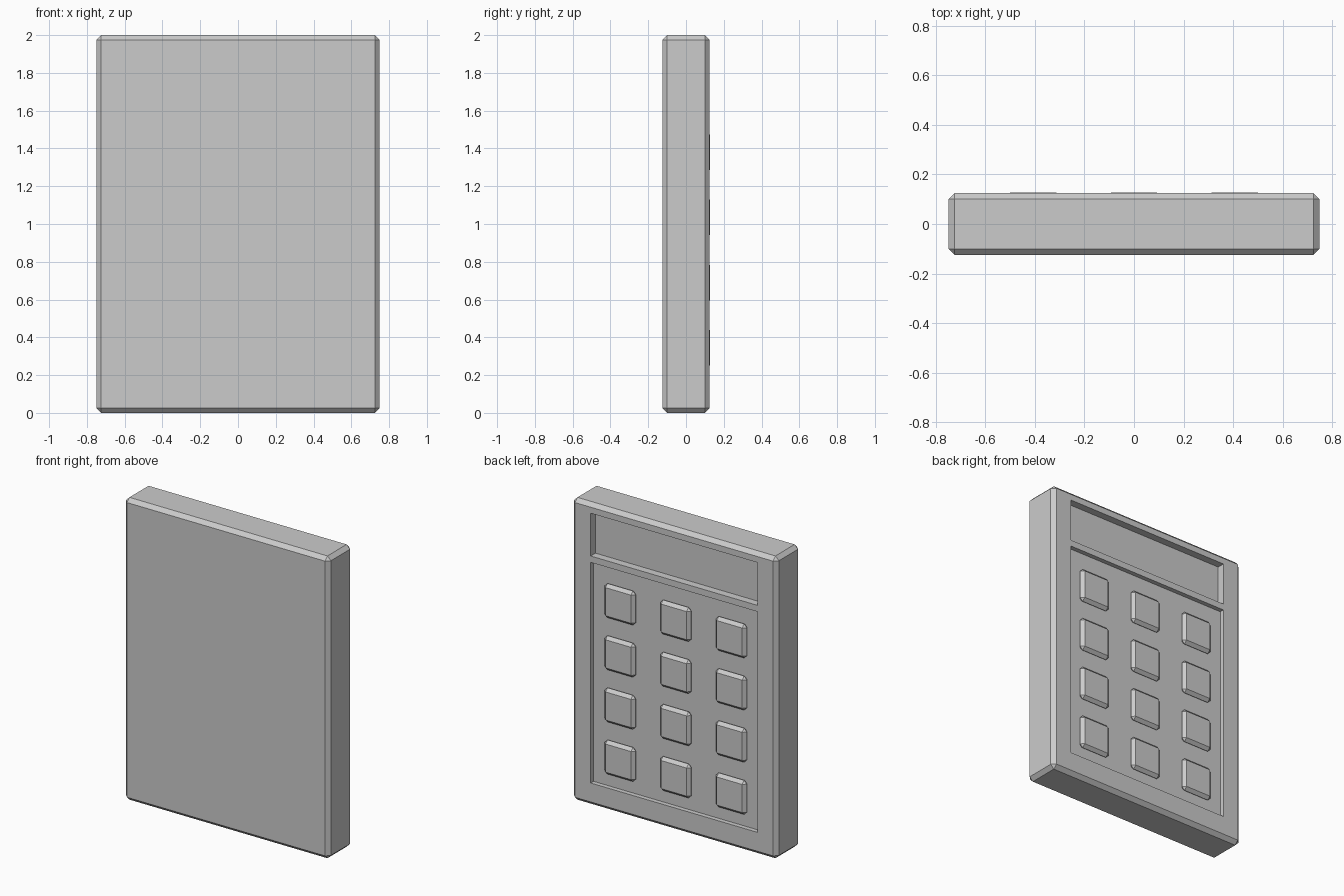
import bpy
import bmesh
from mathutils import Matrix

if "Cube" in bpy.data.objects:
    bpy.data.objects.remove(bpy.data.objects["Cube"])

BACK = 0.125      # y of the keypad side
CHAMFER = 0.025


def box(name, lo, hi, chamfer=0.0):
    """Axis-aligned box between two corners, with optional chamfered edges."""
    size = [b - a for a, b in zip(lo, hi)]
    centre = [(a + b) / 2 for a, b in zip(lo, hi)]
    bm = bmesh.new()
    bmesh.ops.create_cube(bm, size=1, matrix=Matrix.Diagonal((*size, 1)))
    mesh = bpy.data.meshes.new(name)
    bm.to_mesh(mesh)
    bm.free()
    obj = bpy.data.objects.new(name, mesh)
    obj.location = centre
    bpy.context.collection.objects.link(obj)
    if chamfer:
        mod = obj.modifiers.new("chamfer", 'BEVEL')
        mod.width = chamfer
        mod.segments = 1
    return obj


def recess(target, name, z0, z1, depth, half=0.61):
    """Cut a rectangular pocket into the keypad side."""
    cutter = box(name, (-half, BACK - depth, z0), (half, BACK + 0.1, z1))
    cutter.hide_render = True
    cutter.hide_viewport = False
    cutter.display_type = 'WIRE'
    mod = target.modifiers.new(name, 'BOOLEAN')
    mod.operation = 'DIFFERENCE'
    mod.solver = 'EXACT'
    mod.object = cutter


# Chamfered case with screen and keypad pockets
case = box("case", (-0.75, -BACK, 0), (0.75, BACK, 2), CHAMFER)
recess(case, "screen_cutter", 1.652, 1.935, 0.05)
recess(case, "keypad_cutter", 0.15, 1.61, 0.03)

# Keys: four rows of three
KEY = 0.113
for row in range(4):
    for col in range(3):
        x = (col - 1) * 0.407
        z = 1.38 - row * 0.345
        box(f"key_{row + 1}_{col + 1}",
            (x - KEY, BACK - 0.04, z - KEY),
            (x + KEY, BACK + 0.002, z + KEY), 0.02)
